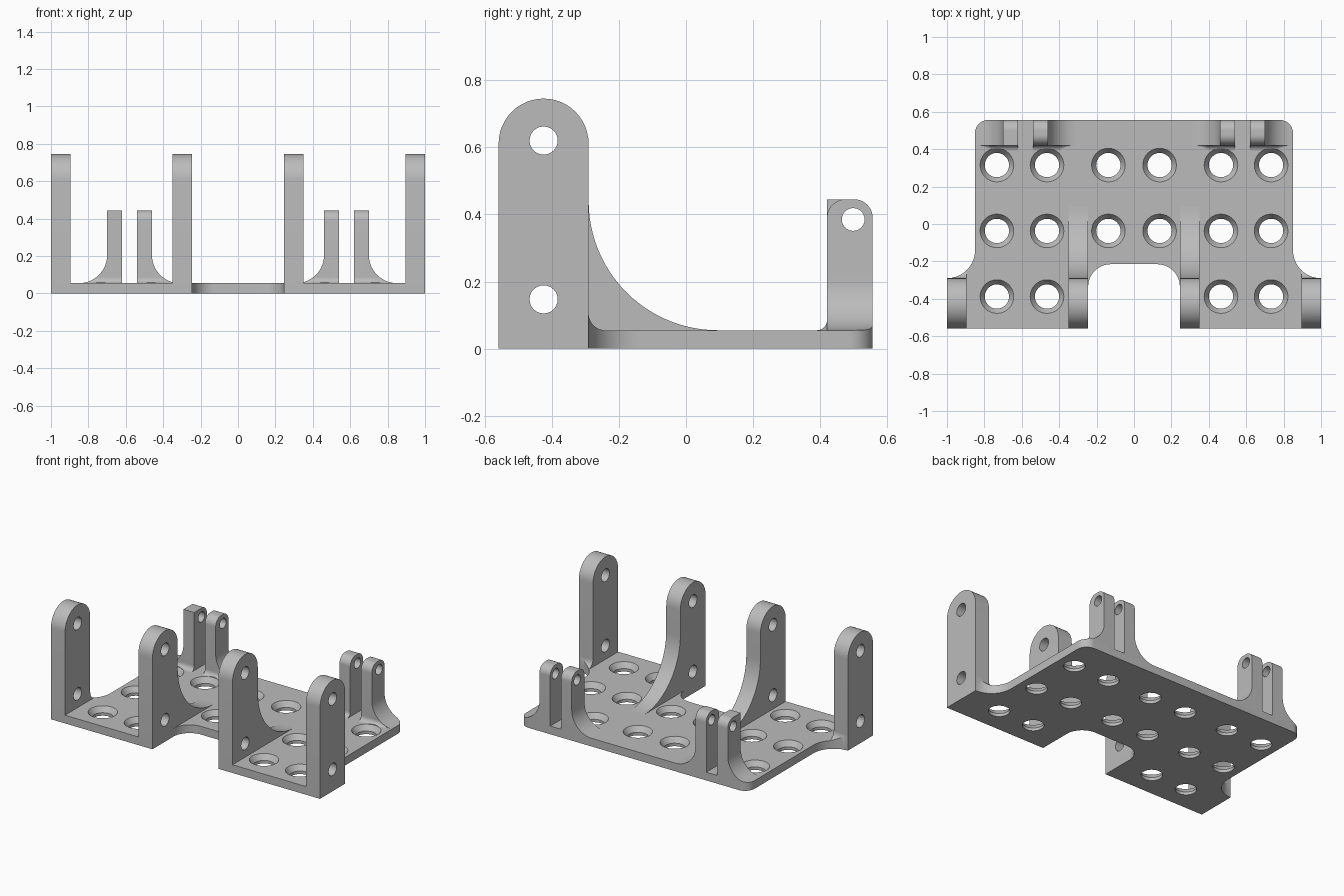
import bpy, bmesh
from math import sin, cos, radians, sqrt

cube = bpy.data.objects.get("Cube")
if cube:
    bpy.data.objects.remove(cube, do_unlink=True)

grey = bpy.data.materials.new("plain grey")
grey.use_nodes = True
GREY = (0.5, 0.5, 0.5, 1)
grey.diffuse_color = GREY
grey.node_tree.nodes["Principled BSDF"].inputs["Base Color"].default_value = GREY

# Main dimensions
T = 0.055                      # plate thickness
FRONT, BACK = -0.558, 0.556
ARM_BACK, ARM_R = -0.29, 0.134
LUG_FRONT, LUG_TOP, LUG_ROUND = 0.42, 0.445, 0.055
LUG_FILLET, FOOT_R = 0.15, 0.03


def arc(cx, cy, r, a0, a1, n=16):
    angles = [radians(a0 + (a1 - a0) * i / n) for i in range(n + 1)]
    return [(cx + r * cos(a), cy + r * sin(a)) for a in angles]


def loft(name, sections):
    """Join matching rings of points into one closed solid."""
    bm = bmesh.new()
    rings = [[bm.verts.new(p) for p in sec] for sec in sections]
    for a, b in zip(rings, rings[1:]):
        for i in range(len(a)):
            j = (i + 1) % len(a)
            bm.faces.new((a[i], a[j], b[j], b[i]))
    bm.faces.new(rings[0])
    bm.faces.new(rings[-1])
    bmesh.ops.recalc_face_normals(bm, faces=bm.faces)
    mesh = bpy.data.meshes.new(name)
    bm.to_mesh(mesh)
    bm.free()
    mesh.materials.append(grey)
    ob = bpy.data.objects.new(name, mesh)
    bpy.context.collection.objects.link(ob)
    return ob


def place(axis, p, d):
    return {"x": (d, *p), "y": (p[0], d, p[1]), "z": (*p, d)}[axis]


def prism(name, pts, axis, lo, hi):
    return loft(name, [[place(axis, p, d) for p in pts] for d in (lo, hi)])


def boolean(ob, tool, operation="DIFFERENCE"):
    """Apply one boolean and discard its helper."""
    tool.hide_render = True
    mod = ob.modifiers.new("cut", "BOOLEAN")
    mod.operation, mod.solver, mod.object = operation, "EXACT", tool
    bpy.context.view_layer.objects.active = ob
    bpy.ops.object.modifier_apply(modifier=mod.name)
    bpy.data.objects.remove(tool, do_unlink=True)


def cross_hole(ob, y, z, r):
    boolean(ob, prism("cutter", arc(y, z, r, 0, 345, 23), "x", -1.2, 1.2))


def screw_hole(ob, x, y):
    rings = [(0.065, -0.1), (0.065, 0.02), (0.09, T), (0.09, 0.3)]
    boolean(ob, loft("cutter", [[(*p, z) for p in arc(x, y, r, 0, 348.75, 31)]
                                for r, z in rings]))


# Base plate with rounded rear corners, flared front ends and a front notch
half = (arc(0.78, BACK - 0.07, 0.07, 90, 0)
        + arc(1, ARM_BACK + 0.15, 0.15, 180, 270)
        + [(1, FRONT), (0.245, FRONT)]
        + arc(0.125, -0.335, 0.12, 0, 90))
outline = half + [(-x, y) for x, y in reversed(half)]
plate = prism("base_plate", outline, "z", 0, T)

columns = [s * x for x in (0.137, 0.465, 0.733) for s in (-1, 1)]
rear_row = 0.315
for y in (rear_row, -0.037, -0.388):
    for x in columns:
        if y > -0.3 or abs(x) > 0.2:
            screw_hole(plate, x, y)


def arm_profile(r):
    """Round-topped upright with a concave foot of radius r behind it."""
    top = FRONT + ARM_R, 0.745 - ARM_R
    return ([(FRONT, 0)] + arc(*top, ARM_R, 180, 0, 24)
            + arc(ARM_BACK + r, T + r, r, 180, 270, 24)
            + [(ARM_BACK + r, 0.02), (ARM_BACK, 0.02), (ARM_BACK, 0)])


# Front arms: inner pair with large gussets, outer pair with small fillets
for side, s in (("left", 1), ("right", -1)):
    for kind, lo, hi, r in (("inner", 0.245, 0.35, 0.385), ("outer", 0.895, 1, 0.05)):
        arm = prism(f"{side}_{kind}_arm", arm_profile(r), "x", s * lo, s * hi)
        if kind == "outer":
            boolean(arm, prism("cutter", outline, "z", -0.1, 1), "INTERSECT")
        for z in (0.147, 0.62):
            cross_hole(arm, FRONT + ARM_R, z, 0.042)


def lug_side(square):
    """Side outline of a lug, with one or both top corners rounded."""
    c, z = LUG_ROUND, LUG_TOP - LUG_ROUND
    front = ([(LUG_FRONT, LUG_TOP)] if square
             else arc(LUG_FRONT + c, z, c, 180, 90))
    return ([(LUG_FRONT, 0)] + front + arc(BACK - c, z, c, 90, 0) + [(BACK, 0)])


def foot_section(x, r):
    ring = arc(LUG_FRONT - r, T + r, r, 270, 360, 8)
    ring += [(LUG_FRONT + 0.01, T + r), (LUG_FRONT + 0.01, 0.03), (LUG_FRONT - r, 0.03)]
    return [(x, y, z) for y, z in ring]


# Rear lug pairs: each lug flares outward into the plate
near, far = 0.62, 0.70
end = far + LUG_FILLET
flare = ([(near, 0.03), (end, 0.03)]
         + arc(end, T + LUG_FILLET, LUG_FILLET, 270, 180, 20)
         + [(far, LUG_TOP + 0.05), (near, LUG_TOP + 0.05)])

for side, s in (("left", 1), ("right", -1)):
    for kind in ("outer", "inner"):
        def across(x):
            return s * (x if kind == "outer" else 1.16 - x)

        lug = prism(f"{side}_{kind}_lug", [(across(x), z) for x, z in flare],
                    "y", LUG_FRONT - 0.02, BACK + 0.05)
        square = side == "right" and kind == "outer"
        boolean(lug, prism("cutter", lug_side(square), "x", -1.2, 1.2), "INTERSECT")
        if kind == "outer":
            boolean(lug, prism("cutter", outline, "z", -0.1, 1), "INTERSECT")
        cross_hole(lug, 0.498, 0.385, 0.034)

        # Small fillet along the front foot, fading out with the flare
        sections = []
        for x in (near, far, 0.76, 0.78, 0.80, 0.82, 0.84):
            rise = FOOT_R
            if x > far:
                rise = LUG_FILLET - sqrt(LUG_FILLET ** 2 - (end - x) ** 2)
            sections.append(foot_section(across(x), min(FOOT_R, rise)))
        foot = loft(f"{side}_{kind}_lug_foot", sections)
        screw_hole(foot, s * (0.733 if kind == "outer" else 0.465), rear_row)

# Smooth the curved faces, keep the edges crisp
bpy.ops.object.select_all(action="DESELECT")
for ob in bpy.context.collection.objects:
    if ob.type == "MESH" and grey.name in ob.data.materials:
        ob.select_set(True)
        bpy.context.view_layer.objects.active = ob
bpy.ops.object.shade_smooth_by_angle(angle=radians(30))
